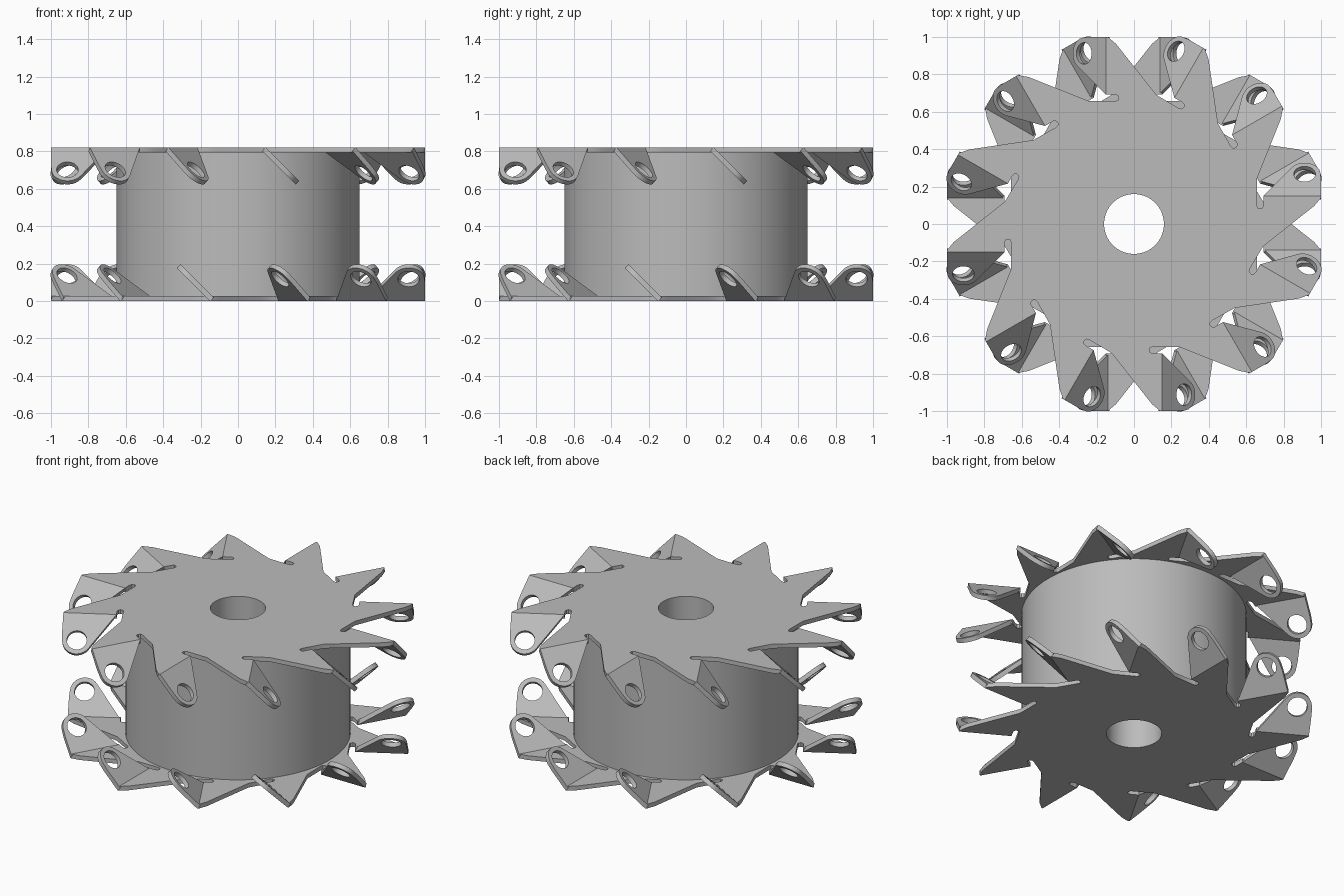
import bpy, bmesh
from math import pi, sin, cos, radians
from mathutils import Matrix, Vector

HEIGHT = 0.82      # overall height
THICK = 0.027      # sheet thickness
DRUM_R = 0.65
BORE_R = 0.16
TEETH = 12
BEND_X = 0.15      # offset of the fold line from the axis
SLOPE = radians(45)

cube = bpy.data.objects.get("Cube")
if cube:
    bpy.data.objects.remove(cube, do_unlink=True)

steel = bpy.data.materials.new("plain_grey_steel")
steel.use_nodes = True
grey = (0.5, 0.5, 0.5, 1)
steel.diffuse_color = grey
steel.node_tree.nodes["Principled BSDF"].inputs["Base Color"].default_value = grey


def circle(cx, cy, r, n):
    return [(cx + r * cos(2 * pi * i / n), cy + r * sin(2 * pi * i / n)) for i in range(n)]


def sheet(name, outlines, depth):
    """Flat sheet cut from the first outline, with the others as holes."""
    curve = bpy.data.curves.new(name + "_outline", 'CURVE')
    curve.dimensions = '2D'
    curve.fill_mode = 'BOTH'
    curve.extrude = depth / 2
    for pts in outlines:
        spline = curve.splines.new('POLY')
        spline.points.add(len(pts) - 1)
        for p, (x, y) in zip(spline.points, pts):
            p.co = (x, y, 0, 1)
        spline.use_cyclic_u = True
    temp = bpy.data.objects.new(name + "_temp", curve)
    bpy.context.collection.objects.link(temp)
    bpy.context.view_layer.update()
    deps = bpy.context.evaluated_depsgraph_get()
    mesh = bpy.data.meshes.new_from_object(temp.evaluated_get(deps))
    bpy.data.objects.remove(temp, do_unlink=True)
    bm = bmesh.new()
    bm.from_mesh(mesh)
    bmesh.ops.remove_doubles(bm, verts=bm.verts, dist=0.0001)
    bmesh.ops.recalc_face_normals(bm, faces=bm.faces)
    bm.to_mesh(mesh)
    bm.free()
    mesh.name = name
    mesh.materials.clear()
    mesh.materials.append(steel)
    return mesh


def place(name, mesh, matrix):
    ob = bpy.data.objects.new(name, mesh)
    bpy.context.collection.objects.link(ob)
    ob.matrix_world = matrix
    return ob


# Saw-toothed disc: long edge, clipped tip, fold line, rounded relief slot
tooth = [(-0.12, -0.69), (0.096, -0.963), (0.14, -1.0), (BEND_X, -1.0),
         (BEND_X, -0.692), (0.10, -0.692), (0.087, -0.687), (0.082, -0.674),
         (0.087, -0.661), (0.10, -0.656)]
disc_outline = []
for k in range(TEETH):
    turn = Matrix.Rotation(2 * pi * k / TEETH, 2)
    disc_outline += [tuple(turn @ Vector(p)) for p in tooth]
disc = sheet("toothed_disc", [disc_outline, circle(0, 0, BORE_R, 64)], THICK)

# Folded lug: straight outer edge, rounded end around a bolt hole, slanted inner edge
hole_u, hole_s = 0.912, 0.166
lug_outline = [(0, -1.0), (0.13, -1.0)]
for i in range(13):
    a = radians(145) * i / 12
    lug_outline.append((hole_s + 0.085 * sin(a), -hole_u - 0.085 * cos(a)))
lug_outline.append((0, -0.692))
lug = sheet("folded_lug", [lug_outline, circle(hole_s, -hole_u, 0.058, 28)], THICK)

# Hollow drum between the discs
drum = sheet("drum", [circle(0, 0, DRUM_R, 96), circle(0, 0, BORE_R, 64)], HEIGHT - 2 * THICK)
parts = [place("drum", drum, Matrix.Translation((0, 0, HEIGHT / 2)))]

# Upper disc with lugs folded down, and the same assembly turned over below
fold = (Matrix.Translation((BEND_X, 0, HEIGHT)) @ Matrix.Rotation(SLOPE, 4, 'Y')
        @ Matrix.Translation((0, 0, -THICK / 2)))
flip = Matrix.Translation((0, 0, HEIGHT)) @ Matrix.Rotation(pi, 4, 'Y')
for side, base in (("upper", Matrix.Identity(4)), ("lower", flip)):
    lift = Matrix.Translation((0, 0, HEIGHT - THICK / 2))
    parts.append(place(side + "_toothed_disc", disc, base @ lift))
    for k in range(TEETH):
        turn = Matrix.Rotation(2 * pi * k / TEETH, 4, 'Z')
        parts.append(place(f"{side}_lug_{k + 1}", lug, base @ turn @ fold))

# Smooth the round walls, keep the cut edges crisp
bpy.ops.object.select_all(action='DESELECT')
for ob in parts:
    ob.select_set(True)
bpy.context.view_layer.objects.active = parts[0]
bpy.ops.object.shade_smooth_by_angle(angle=radians(30))
